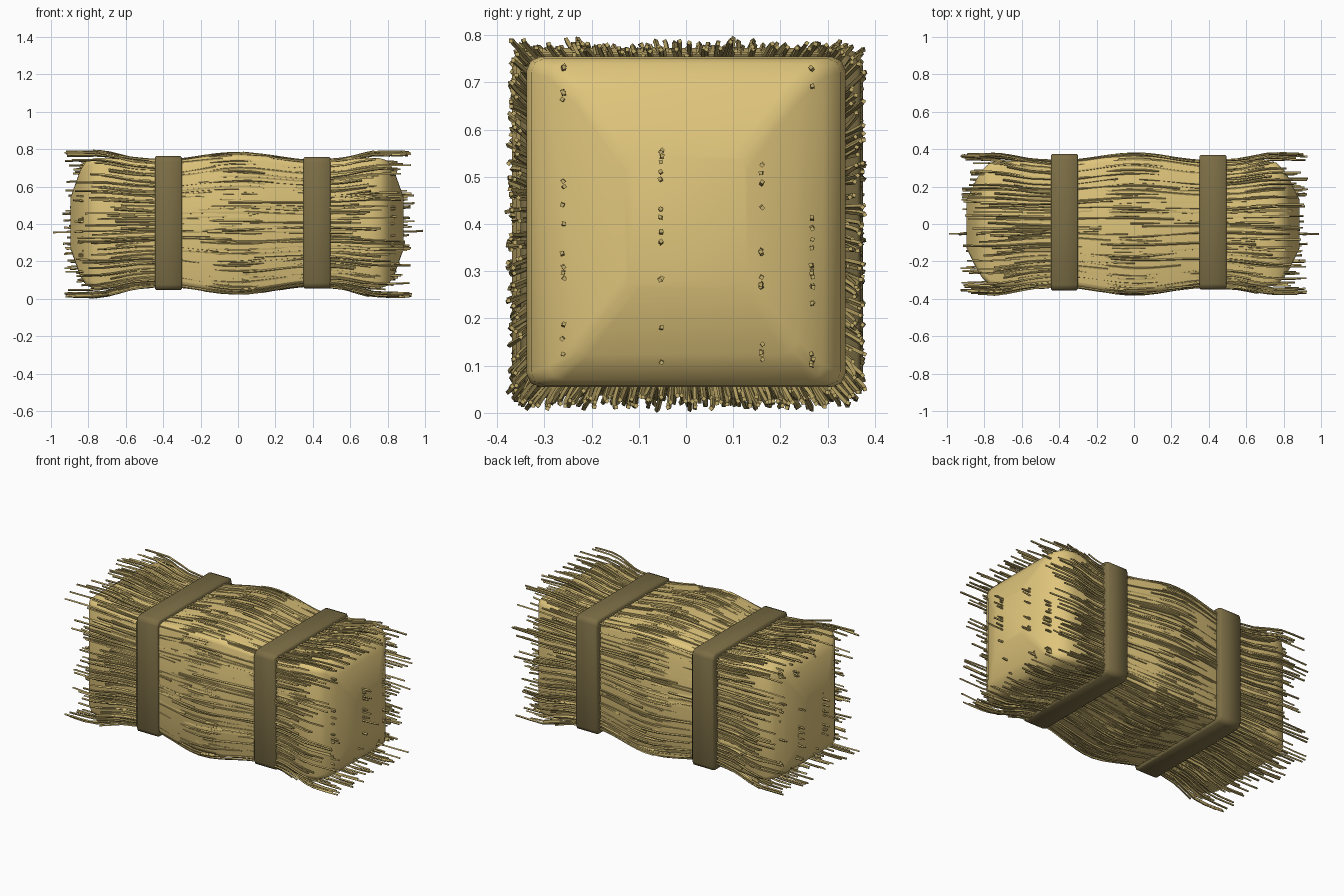
import bpy, bmesh, math, random

if "Cube" in bpy.data.objects:
    bpy.data.objects.remove(bpy.data.objects["Cube"])

random.seed(7)
CZ = 0.408  # height of the bale's long axis


def material(name, col):
    m = bpy.data.materials.new(name)
    m.diffuse_color = (*col, 1)
    m.use_nodes = True
    m.node_tree.nodes["Principled BSDF"].inputs["Base Color"].default_value = m.diffuse_color
    return m


def make(name, verts, faces, mat, smooth=None):
    me = bpy.data.meshes.new(name)
    me.from_pydata(verts, [], faces)
    me.materials.append(mat)
    bm = bmesh.new()
    bm.from_mesh(me)
    bmesh.ops.recalc_face_normals(bm, faces=bm.faces)
    bm.to_mesh(me)
    bm.free()
    ob = bpy.data.objects.new(name, me)
    bpy.context.collection.objects.link(ob)
    if smooth:
        bpy.ops.object.select_all(action='DESELECT')
        ob.select_set(True)
        bpy.context.view_layer.objects.active = ob
        bpy.ops.object.shade_smooth_by_angle(angle=math.radians(smooth))
    return ob


def lerp(table, x):
    """Eased interpolation in a small (x, value) table."""
    for (x0, a), (x1, b) in zip(table, table[1:]):
        if x <= x1:
            t = max(0, (x - x0) / (x1 - x0))
            t = t * t * (3 - 2 * t)
            return a + (b - a) * t
    return table[-1][1]


def square_ring(x, hy, hz, r, cy=0, cz=CZ):
    """Rounded rectangle in the YZ plane, 3 points per corner."""
    pts = []
    for k, (sy, sz) in enumerate([(1, 1), (-1, 1), (-1, -1), (1, -1)]):
        for j in range(3):
            a = math.radians(90 * k + 45 * j)
            pts.append((x, cy + sy * (hy - r) + r * math.cos(a),
                        cz + sz * (hz - r) + r * math.sin(a)))
    return pts


def loft(rings, closed=False):
    n, m = len(rings[0]), len(rings)
    faces = [(i * n + j, i * n + (j + 1) % n,
              (i + 1) % m * n + (j + 1) % n, (i + 1) % m * n + j)
             for i in range(m if closed else m - 1) for j in range(n)]
    if not closed:
        faces += [tuple(range(n)), tuple(range((m - 1) * n, m * n))]
    return [p for r in rings for p in r], faces


straw_mat = material("straw", (0.56, 0.43, 0.15))
core_mat = material("packed_straw", (0.74, 0.56, 0.20))
strap_mat = material("strap", (0.20, 0.155, 0.06))

# Packed core: pinched under the straps, domed at both ends
half = [(0.76, 0.328, 0.347), (0.70, 0.338, 0.350), (0.58, 0.335, 0.340),
        (0.48, 0.327, 0.327), (0.40, 0.324, 0.324), (0.30, 0.337, 0.337),
        (0.15, 0.360, 0.360)]
cap = [(0.885, 0.13, 0.14), (0.835, 0.235, 0.28), (0.80, 0.29, 0.335)]
outline = cap + half
stations = ([(-x - 0.01, hy, hz) for x, hy, hz in outline] + [(0, 0.368, 0.368)]
            + outline[::-1])
v, f = loft([square_ring(x, hy, hz, 0.03) for x, hy, hz in stations])
make("bale_core", v, f, core_mat, 60)

# Two square straps, each a closed band with bevelled edges
for name, x0, cy, cz, hy, hz in [("left_strap", -0.372, 0.01, CZ, 0.365, 0.358),
                                 ("right_strap", 0.422, 0.01, 0.41, 0.36, 0.352)]:
    section = [(-0.073, -0.05), (-0.073, -0.008), (-0.065, 0),
               (0.065, 0), (0.073, -0.008), (0.073, -0.05)]
    v, f = loft([square_ring(x0 + dx, hy + d, hz + d, 0.03 if d > -0.04 else 0.01, cy, cz)
                 for dx, d in section], True)
    make(name, v, f, strap_mat, 60)


# Straws: thin square tubes following a path
class Tubes:
    def __init__(self):
        self.v, self.f = [], []

    def add(self, path, r):
        a0 = random.uniform(0, math.pi / 2)
        rings = [[(x, y + r * math.cos(a0 + k * math.pi / 2),
                   z + r * math.sin(a0 + k * math.pi / 2)) for k in range(4)]
                 for x, y, z in path]
        v, f = loft(rings)
        b = len(self.v)
        self.v += v
        self.f += [tuple(b + i for i in q) for q in f]


height = [(0, 0.366), (0.40, 0.324), (0.50, 0.332), (0.76, 0.372), (1.0, 0.370)]

# Outer straws: every side has a left and a right bundle overlapping mid-bale
sides = {"top": (0, 1, 56, 0.006), "bottom": (0, -1, 88, 0.016),
         "front": (-1, 0, 56, -0.004), "back": (1, 0, 56, -0.004)}
for name, (ny, nz, count, flare) in sides.items():
    tubes = Tubes()
    for end in (-1, 1):
        for i in range(count):
            u = (i + random.random()) / count * 2 - 1
            outer = random.uniform(0.60, 0.93)
            inner = random.uniform(-0.28, 0.22)
            lift, wob = random.uniform(-0.005, 0.010), random.uniform(-0.014, 0.014)
            spread = random.uniform(0.55, 1.1)
            ph, path = random.uniform(0, 6.28), []
            for s in range(13):
                x = inner + (outer - inner) * s / 12
                h = lerp(height, abs(x))
                fl = min(1, max(0, (abs(x) - 0.5) / 0.3))
                d = h + lift + flare * fl + 0.003 * math.sin(9 * x + ph)
                d -= (1 - spread) * 0.03 * fl
                c = u * (h - 0.006) + wob * math.sin(4 * x + ph)
                y, z = (ny * d, c) if ny else (c, nz * d)
                path.append((end * x, y, z + CZ))
            tubes.add(path, 0.0056)
    make(name + "_straws", tubes.v, tubes.f, straw_mat)


def cap_x(y, z):
    """Depth of the domed end at a point of its face."""
    last = None
    for x, hy, hz in outline:
        k = max(abs(y) / hy, abs(z - CZ) / hz)
        if k <= 1:
            if last is None:
                return x
            t = (last[1] - 1) / (last[1] - k)
            return last[0] + (x - last[0]) * t
        last = (x, k)
    return 0.7


# Straw tips poking out of the domed ends in columns
for end in (-1, 1):
    tubes = Tubes()
    for col in (-0.26, -0.053, 0.16, 0.267):
        for i in range(16):
            z = CZ + random.choice((-0.25, -0.12, -0.05, 0.03, 0.12, 0.31)) \
                + random.uniform(-0.06, 0.03)
            tip = cap_x(col, z) + random.uniform(0.01, 0.065)
            if i == 0 and col == -0.053:
                z, tip = 0.36, 0.99
            dz = random.uniform(-0.01, 0.01)
            tubes.add([(end * 0.6, col, z), (end * (tip - 0.05), col, z + dz / 2),
                       (end * tip, col + random.uniform(-0.003, 0.003), z + dz)], 0.0056)
    make(("left" if end < 0 else "right") + "_end_straws", tubes.v, tubes.f, straw_mat)

# Rest the lowest straw exactly on the ground
low = min(p.co.z for o in bpy.data.objects for p in o.data.vertices)
for o in bpy.data.objects:
    for p in o.data.vertices:
        p.co.z -= low
